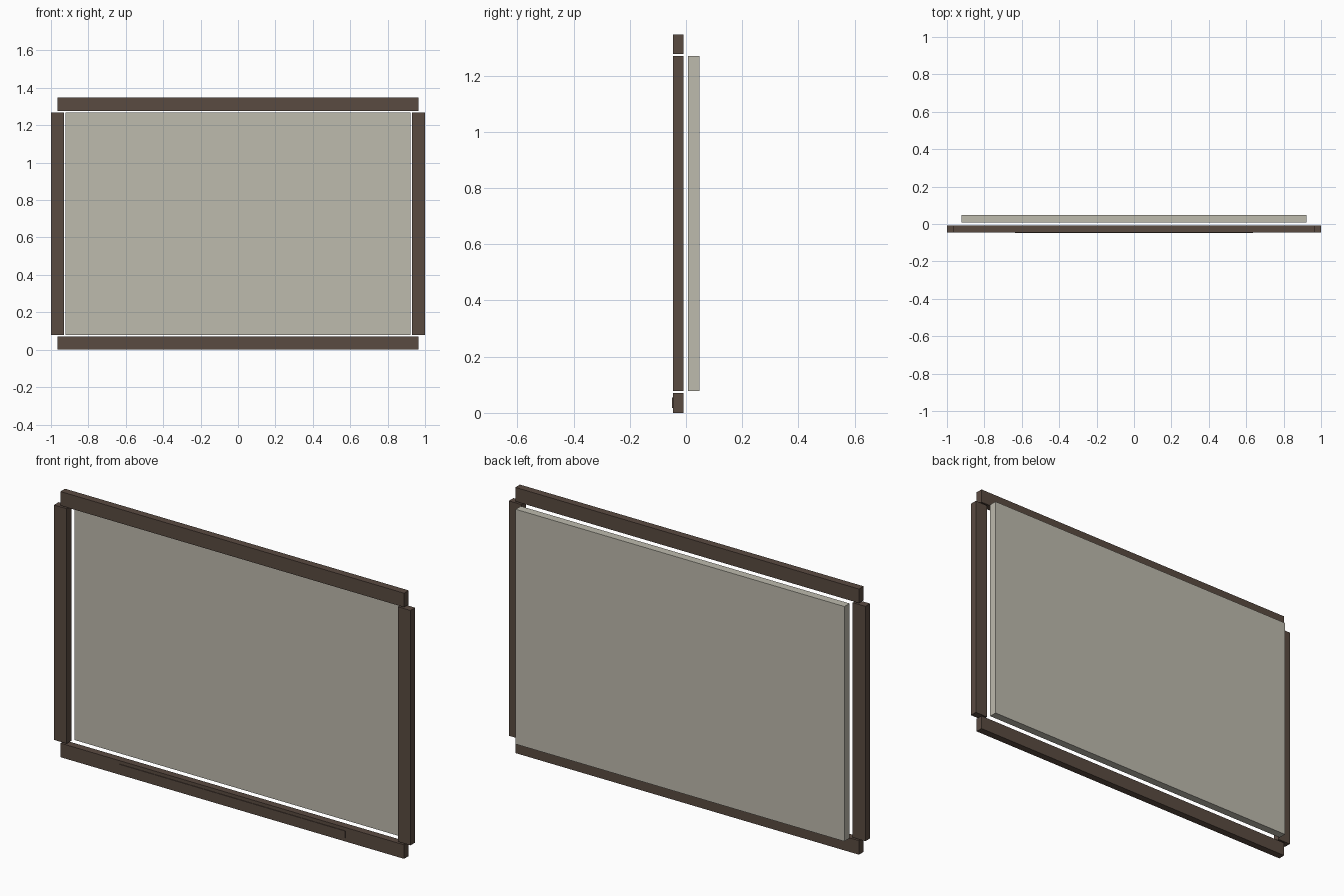
import bpy
import bmesh
from mathutils import Vector

cube = bpy.data.objects.get("Cube")
if cube:
    bpy.data.objects.remove(cube, do_unlink=True)


def make_material(name, color):
    mat = bpy.data.materials.new(name)
    mat.use_nodes = True
    mat.diffuse_color = color
    mat.node_tree.nodes["Principled BSDF"].inputs["Base Color"].default_value = color
    return mat


def box(name, low, high, mat):
    """Flat-shaded box between two opposite corners."""
    low, high = Vector(low), Vector(high)
    size, center = high - low, (low + high) / 2
    bm = bmesh.new()
    bmesh.ops.create_cube(bm, size=1)
    for v in bm.verts:
        v.co = Vector(a * b for a, b in zip(v.co, size))
    mesh = bpy.data.meshes.new(name)
    bm.to_mesh(mesh)
    bm.free()
    mesh.materials.append(mat)
    obj = bpy.data.objects.new(name, mesh)
    obj.location = center
    bpy.context.collection.objects.link(obj)
    return obj


brown = make_material("dark brown", (0.102, 0.070, 0.053, 1))
beige = make_material("grey beige", (0.515, 0.495, 0.423, 1))

HEIGHT = 1.347
RAIL = 0.071            # width of the frame members
FRONT, BACK = -0.046, -0.009
OPEN_LOW, OPEN_HIGH = 0.078, 1.269

# Horizontal rails
for name, z in (("bottom_rail", 0), ("top_rail", HEIGHT - RAIL)):
    box(name, (-0.964, FRONT, z), (0.964, BACK, z + RAIL), brown)

# Upright stiles at both sides
for name, x in (("right_stile", -1), ("left_stile", 1 - RAIL)):
    box(name, (x, FRONT, OPEN_LOW), (x + RAIL, BACK, OPEN_HIGH), brown)

# Thin raised strip on the bottom rail
box("front_strip", (-0.635, -0.049, 0.018), (0.635, FRONT, 0.054), brown)

# Panel set behind the frame
box("panel", (-0.922, 0.007, OPEN_LOW), (0.922, 0.048, OPEN_HIGH), beige)
